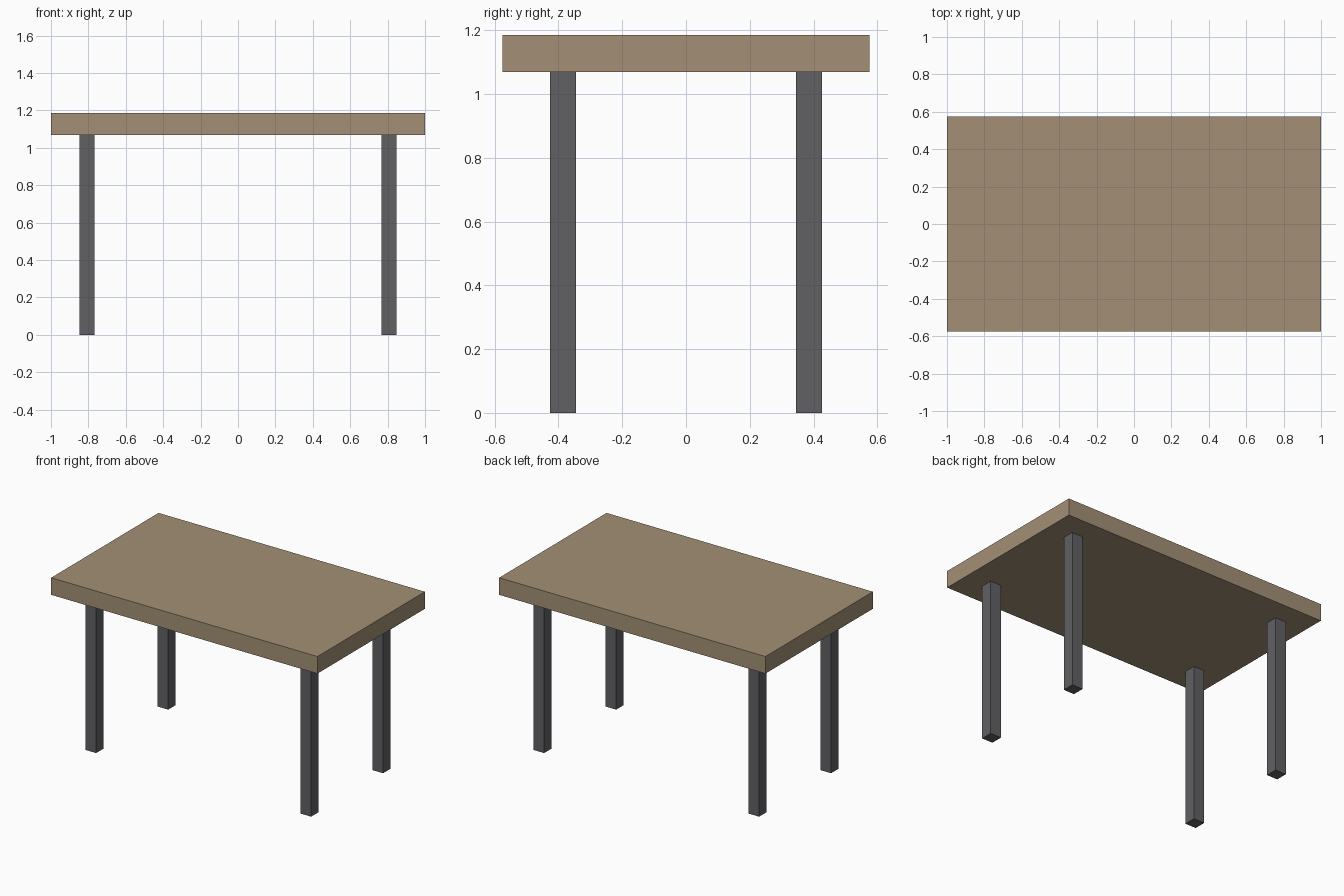
import bpy

if "Cube" in bpy.data.objects:
    bpy.data.objects.remove(bpy.data.objects["Cube"])

TOP_Z, UNDER_Z = 1.185, 1.069
LEG_X, LEG_Y, LEG_W = 0.807, 0.386, 0.081


def material(name, rgb):
    mat = bpy.data.materials.new(name)
    mat.diffuse_color = (*rgb, 1)
    mat.use_nodes = True
    mat.node_tree.nodes["Principled BSDF"].inputs["Base Color"].default_value = mat.diffuse_color
    return mat


def box(name, center, size, mat):
    bpy.ops.mesh.primitive_cube_add(size=1, location=center)
    obj = bpy.context.object
    obj.name = name
    obj.scale = size
    bpy.ops.object.transform_apply(location=False, rotation=False, scale=True)
    obj.data.materials.append(mat)
    return obj


wood = material("wood", (0.37, 0.28, 0.18))
metal = material("dark_metal", (0.12, 0.12, 0.13))

# Thick rectangular slab
box("table_top", (0, 0, (TOP_Z + UNDER_Z) / 2), (2, 1.152, TOP_Z - UNDER_Z), wood)

# Four square legs, inset from the corners
for side, sx in (("left", -1), ("right", 1)):
    for end, sy in (("front", -1), ("back", 1)):
        box(f"{end}_{side}_leg", (sx * LEG_X, sy * LEG_Y, UNDER_Z / 2),
            (LEG_W, LEG_W, UNDER_Z), metal)
